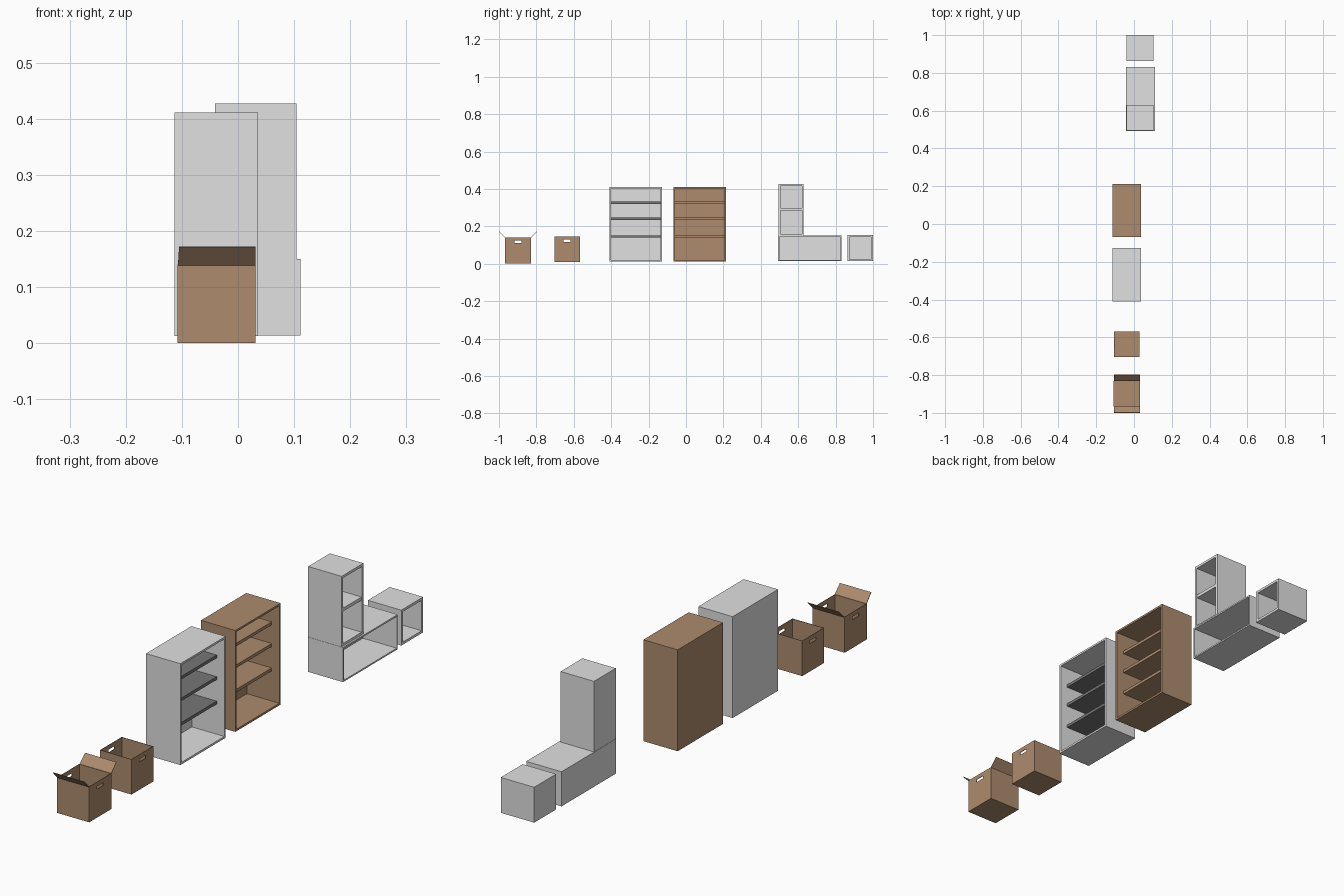
import bpy, bmesh
from mathutils import Vector

if "Cube" in bpy.data.objects:
    bpy.data.objects.remove(bpy.data.objects["Cube"])


def material(name, rgb):
    m = bpy.data.materials.new(name)
    m.diffuse_color = (*rgb, 1)
    m.use_nodes = True
    m.node_tree.nodes["Principled BSDF"].inputs["Base Color"].default_value = m.diffuse_color
    return m


GREY = material("light_grey", (0.75, 0.75, 0.75))
DARK = material("dark_grey", (0.18, 0.18, 0.18))
BROWN = material("cardboard_brown", (0.42, 0.26, 0.155))


def finish(bm, name, mat):
    bmesh.ops.recalc_face_normals(bm, faces=bm.faces[:])
    me = bpy.data.meshes.new(name)
    bm.to_mesh(me)
    bm.free()
    me.materials.append(mat)
    ob = bpy.data.objects.new(name, me)
    bpy.context.collection.objects.link(ob)
    return ob


def cuboid(x, y, z):
    bm = bmesh.new()
    bmesh.ops.create_cube(bm, size=1)
    lo, hi = Vector((x[0], y[0], z[0])), Vector((x[1], y[1], z[1]))
    for v in bm.verts:
        v.co = Vector([(a + b) / 2 + c * (b - a) for a, b, c in zip(lo, hi, v.co)])
    bm.normal_update()
    return bm


# Case whose +x face is inset and pushed back, leaving walls of thickness t
def cabinet(name, x, y, z, t, mat):
    bm = cuboid(x, y, z)
    face = [f for f in bm.faces if f.normal.x > 0.9]
    bmesh.ops.inset_individual(bm, faces=face, thickness=t, use_even_offset=True)
    inner = bmesh.ops.extrude_discrete_faces(bm, faces=face)["faces"][0]
    for v in inner.verts:
        v.co.x = x[0] + t
    return finish(bm, name, mat)


def board(name, x, y, z, mat):
    return finish(cuboid(x, y, z), name, mat)


# Open carton with a hand hole in each x wall
def carton(name, x, y, z):
    bm = bmesh.new()
    mid = (y[0] + y[1]) / 2
    outer = [(y[0], z[0]), (y[1], z[0]), (y[1], z[1]), (y[0], z[1])]
    hz = z[1] - 0.029
    hole = [(mid - 0.019, hz), (mid + 0.019, hz), (mid + 0.019, hz + 0.012), (mid - 0.019, hz + 0.012)]
    rings = []
    for px in x:
        o = [bm.verts.new((px, *p)) for p in outer]
        h = [bm.verts.new((px, *p)) for p in hole]
        for i in range(4):
            j = (i + 1) % 4
            bm.faces.new((o[i], o[j], h[j], h[i]))
        rings.append(o)
    a, b = rings
    for i, j in ((0, 1), (1, 2), (3, 0)):      # floor and the two y walls
        bm.faces.new((a[i], a[j], b[j], b[i]))
    # outward normals follow from the floor facing down
    bmesh.ops.recalc_face_normals(bm, faces=bm.faces[:])
    ob = finish(bm, name, BROWN)
    mod = ob.modifiers.new("card_thickness", "SOLIDIFY")
    mod.thickness = 0.0025
    mod.offset = -1


# Cartons
carton("flapped_carton", (-0.108, 0.031), (-0.967, -0.830), (0, 0.140))
carton("open_carton", (-0.107, 0.030), (-0.703, -0.568), (0.008, 0.146))

# Flaps opened outward on the flapped carton
for name, y, s in (("front_flap", -0.967, -1), ("back_flap", -0.830, 1)):
    bm = bmesh.new()
    pts = [(-0.107, y, 0.139), (0.031, y, 0.139),
           (0.031, y + s * 0.032, 0.172), (-0.105, y + s * 0.032, 0.172)]
    bm.faces.new([bm.verts.new(p) for p in pts])
    flap = finish(bm, name, BROWN)
    mod = flap.modifiers.new("card_thickness", "SOLIDIFY")
    mod.thickness = 0.0015
    mod.offset = 0

# Two bookcases, each with three recessed shelves
for name, y0, mat, shelf_mat in (("grey_bookcase", -0.409, GREY, DARK),
                                 ("brown_bookcase", -0.068, BROWN, BROWN)):
    y1 = y0 + 0.281
    cabinet(name, (-0.113, 0.036), (y0, y1), (0.013, 0.411), 0.008, mat)
    for i, z in enumerate((0.139, 0.235, 0.320)):
        board(f"{name}_shelf_{i + 1}", (-0.106, 0.003), (y0 + 0.007, y1 - 0.007),
              (z, z + 0.012), shelf_mat)

# Low bench cabinet with a two-cell tower on its end
cabinet("bench_cabinet", (-0.042, 0.111), (0.493, 0.832), (0.014, 0.150), 0.006, GREY)
cabinet("tower_cabinet", (-0.041, 0.104), (0.494, 0.629), (0.150, 0.427), 0.010, GREY)
board("tower_shelf", (-0.032, 0.103), (0.503, 0.620), (0.285, 0.298), GREY)

# Separate cube cabinet
cabinet("cube_cabinet", (-0.041, 0.104), (0.864, 1.0), (0.014, 0.153), 0.010, GREY)
